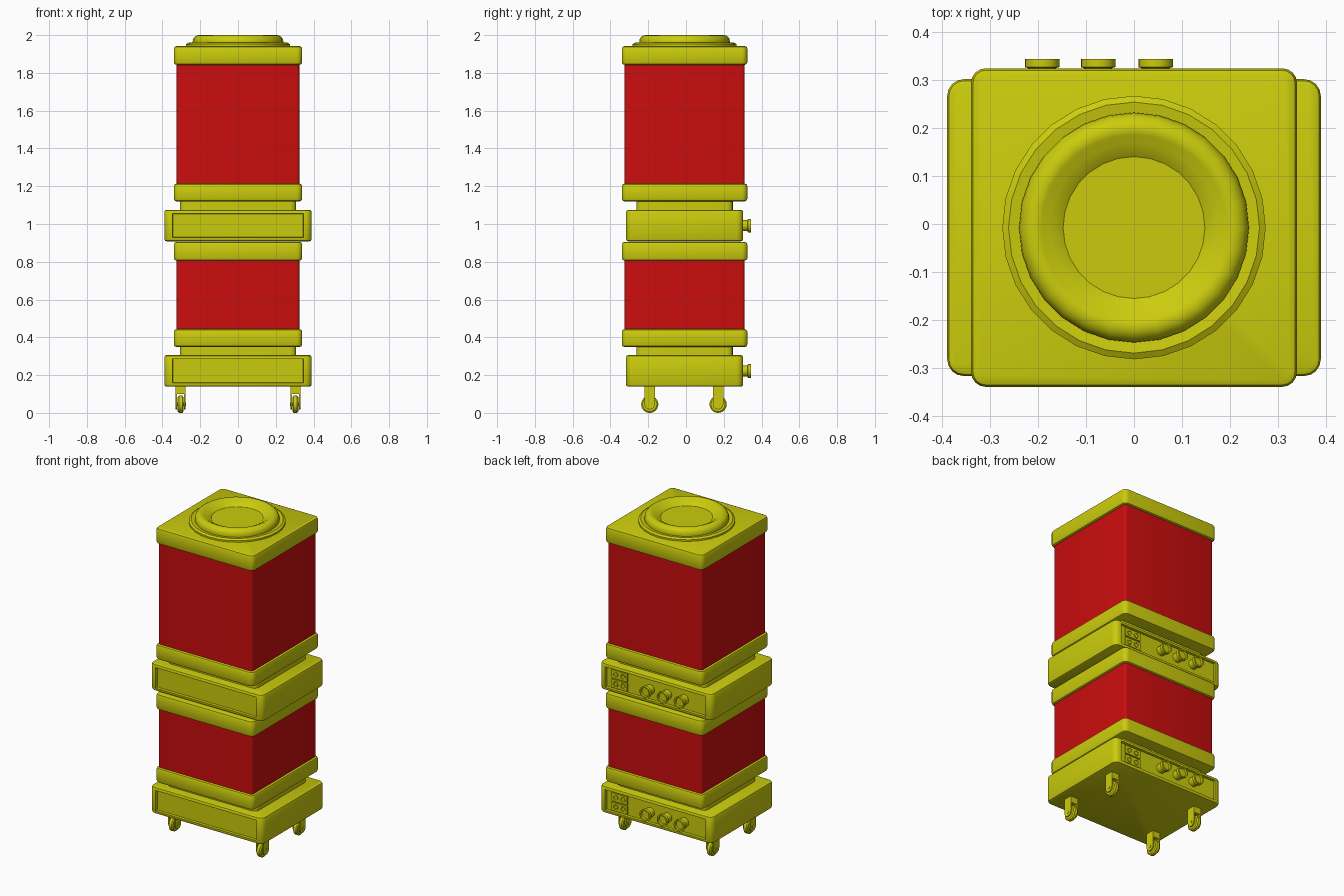
import bpy, bmesh, math
from mathutils import Matrix, Vector

if "Cube" in bpy.data.objects:
    bpy.data.objects.remove(bpy.data.objects["Cube"])

CY = -0.0075  # centre of the stack in y


def material(name, rgb):
    m = bpy.data.materials.new(name)
    m.diffuse_color = (*rgb, 1)
    m.use_nodes = True
    m.node_tree.nodes["Principled BSDF"].inputs["Base Color"].default_value = m.diffuse_color
    return m


YELLOW = material("yellow_paint", (0.60, 0.60, 0.004))
RED = material("red_panel", (0.60, 0.004, 0.004))


def finish(name, bm, mat, angle=35):
    bmesh.ops.recalc_face_normals(bm, faces=bm.faces)
    me = bpy.data.meshes.new(name)
    bm.to_mesh(me)
    bm.free()
    ob = bpy.data.objects.new(name, me)
    bpy.context.collection.objects.link(ob)
    me.materials.append(mat)
    bpy.ops.object.select_all(action='DESELECT')
    ob.select_set(True)
    bpy.context.view_layer.objects.active = ob
    bpy.ops.object.shade_smooth_by_angle(angle=math.radians(angle))
    return ob


def slab(hx, hy, z0, z1, r, chamfer=0.0):
    """Box with rounded upright corners and chamfered top and bottom rims."""
    bm = bmesh.new()
    bmesh.ops.create_cube(bm, size=1, matrix=Matrix.Translation((0, CY, (z0 + z1) / 2))
                          @ Matrix.Diagonal((2 * hx, 2 * hy, z1 - z0, 1)))
    up = [e for e in bm.edges if abs(e.verts[0].co.z - e.verts[1].co.z) > 1e-4]
    bmesh.ops.bevel(bm, geom=up, offset=r, segments=4, profile=0.5, affect='EDGES')
    if chamfer:
        rim = [e for e in bm.edges if abs(e.verts[0].co.z - e.verts[1].co.z) < 1e-4]
        bmesh.ops.bevel(bm, geom=rim, offset=chamfer, segments=2, profile=0.5, affect='EDGES')
    return bm


def lathe(name, profile, centre, axis='Z', steps=32, mat=YELLOW):
    """Spin (radius, height) points around an axis."""
    bm = bmesh.new()
    vs = [bm.verts.new((r, 0, h)) for r, h in profile]
    es = [bm.edges.new(p) for p in zip(vs, vs[1:])]
    bmesh.ops.spin(bm, geom=vs + es, cent=(0, 0, 0), axis=(0, 0, 1),
                   angle=2 * math.pi, steps=steps, use_duplicate=False)
    bmesh.ops.remove_doubles(bm, verts=bm.verts, dist=1e-5)
    rot = {'Z': Matrix(), 'Y': Matrix.Rotation(-math.pi / 2, 4, 'X'),
           'X': Matrix.Rotation(math.pi / 2, 4, 'Y')}[axis]
    bmesh.ops.transform(bm, matrix=Matrix.Translation(centre) @ rot, verts=bm.verts)
    return finish(name, bm, mat)


def base_unit(tag, z):
    # Housing with recessed front and back panels
    bm = slab(0.39, 0.31, z, z + 0.167, 0.035, 0.012)
    for d in (-1, 1):
        f = max(bm.faces, key=lambda f: f.calc_area() if f.normal.y * d > 0.99 else 0)
        bmesh.ops.inset_region(bm, faces=[f], thickness=0.011)
        bmesh.ops.inset_region(bm, faces=[f], thickness=0.003, depth=-0.014)
    finish(tag + "_base", bm, YELLOW)
    # Three stepped knobs on the back
    back, zc = CY + 0.296, z + 0.083
    for i, x in enumerate((-0.192, -0.075, 0.045)):
        lathe(f"{tag}_knob_{i + 1}",
              [(0, 0), (0.029, 0), (0.029, 0.037), (0.036, 0.039), (0.036, 0.0565),
               (0.028, 0.0565), (0.026, 0.045), (0, 0.045)], (x, back, zc), 'Y', 20)
    # Two socket plates, each with two round sockets
    for k, dz in enumerate((-0.03, 0.03)):
        bm = bmesh.new()
        bmesh.ops.create_cube(bm, size=1, matrix=Matrix.Translation((0.255, back + 0.003, zc + dz))
                              @ Matrix.Diagonal((0.11, 0.008, 0.052, 1)))
        finish(f"{tag}_socket_plate_{k + 1}", bm, YELLOW)
        for j, dx in enumerate((-0.025, 0.025)):
            lathe(f"{tag}_socket_{k + 1}_{j + 1}",
                  [(0.017, 0), (0.017, 0.004), (0.012, 0.004), (0.010, 0.001), (0, 0.001)],
                  (0.255 + dx, back + 0.007, zc + dz), 'Y', 16)


def module(tag, z_base, z_cap, z_body_top):
    """Base, neck, lower cap, red body and upper cap."""
    base_unit(tag, z_base)
    finish(tag + "_neck", slab(0.308, 0.255, z_base + 0.16, z_cap + 0.01, 0.03), YELLOW)
    finish(tag + "_lower_cap", slab(0.34, 0.3325, z_cap, z_cap + 0.094, 0.03, 0.014), YELLOW)
    finish(tag + "_body", slab(0.325, 0.318, z_cap + 0.08, z_body_top + 0.02, 0.015), RED)
    finish(tag + "_upper_cap", slab(0.34, 0.3325, z_body_top, z_body_top + 0.099, 0.03, 0.014), YELLOW)


module("lower", 0.139, 0.349, 0.806)
module("upper", 0.908, 1.12, 1.843)

# Top ring: low flange, rounded rim and sunken floor
rim = [(0.207 + 0.033 * math.cos(a), 1.967 + 0.033 * math.sin(a))
       for a in (math.pi * i / 8 for i in range(7))]
lathe("top_ring", [(0.275, 1.935), (0.275, 1.952), (0.262, 1.96), (0.24, 1.957)] + rim
      + [(0.177, 1.989), (0.148, 1.968), (0, 1.968)], (0, CY, 0), 'Z', 28)

# Casters: stem, fork prongs and wheel at each corner
for side, x in (("left", -0.304), ("right", 0.304)):
    for end, y in (("front", -0.192), ("back", 0.17)):
        n = f"{end}_{side}_caster"
        bm = bmesh.new()
        bmesh.ops.create_cube(bm, size=1, matrix=Matrix.Translation((x, y, 0.122))
                              @ Matrix.Diagonal((0.052, 0.055, 0.044, 1)))
        # Prong outline: straight sides with a round lower end
        outline = [(0.0275, 0.101), (-0.0275, 0.101)] + [
            (0.0275 * math.cos(a), 0.046 + 0.0275 * math.sin(a))
            for a in (math.pi + math.pi * i / 8 for i in range(9))]
        for px in (-0.026, 0.018):
            face = bm.faces.new([bm.verts.new((x + px, y + u, w)) for u, w in outline])
            ext = bmesh.ops.extrude_face_region(bm, geom=[face], use_keep_orig=True)
            bmesh.ops.translate(bm, vec=Vector((0.008, 0, 0)),
                                verts=[g for g in ext["geom"] if isinstance(g, bmesh.types.BMVert)])
        finish(n + "_fork", bm, YELLOW)
        lathe(n + "_wheel", [(0, -0.015), (0.038, -0.015), (0.0455, -0.009), (0.0455, 0.009),
                             (0.038, 0.015), (0, 0.015)], (x, y, 0.0455), 'X', 24)
        lathe(n + "_axle", [(0, -0.028), (0.01, -0.028), (0.01, 0.028), (0, 0.028)],
              (x, y, 0.0455), 'X', 12)
